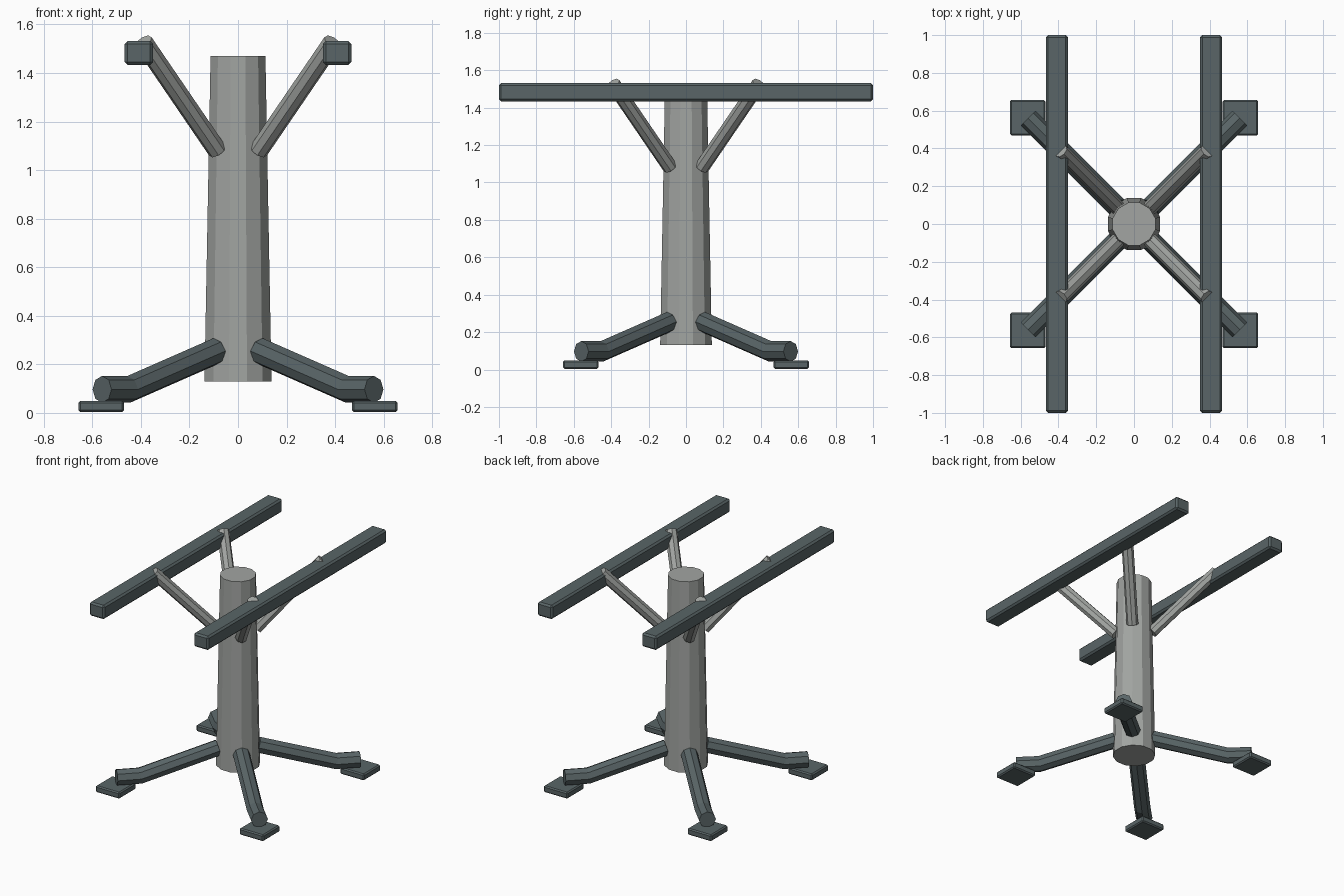
import bpy, bmesh, math
from mathutils import Vector

if "Cube" in bpy.data.objects:
    bpy.data.objects.remove(bpy.data.objects["Cube"])


def material(name, rgb):
    m = bpy.data.materials.new(name)
    m.diffuse_color = (*rgb, 1.0)
    m.use_nodes = True
    m.node_tree.nodes["Principled BSDF"].inputs["Base Color"].default_value = m.diffuse_color
    return m


LIGHT = material("light grey", (0.36, 0.375, 0.36))
DARK = material("dark slate", (0.10, 0.13, 0.135))


def finish(bm, name, mat):
    bmesh.ops.recalc_face_normals(bm, faces=bm.faces)
    me = bpy.data.meshes.new(name)
    bm.to_mesh(me)
    bm.free()
    me.materials.append(mat)
    ob = bpy.data.objects.new(name, me)
    bpy.context.collection.objects.link(ob)
    return ob


def tube(name, path, radii, sides, mat, side_axis, phase=0.0):
    """Closed faceted tube along a path, mitred at bends; side_axis lies across the path."""
    pts = [Vector(p) for p in path]
    side = Vector(side_axis).normalized()
    bm = bmesh.new()
    rings = []
    for i, p in enumerate(pts):
        d_in = (pts[i] - pts[i - 1]).normalized() if i else (pts[1] - pts[0]).normalized()
        d_out = (pts[i + 1] - pts[i]).normalized() if i < len(pts) - 1 else d_in
        t = (d_in + d_out).normalized()
        up = side.cross(t).normalized() / max(0.5, t.dot(d_in))
        ring = []
        for k in range(sides):
            a = 2 * math.pi * k / sides + phase
            ring.append(bm.verts.new(p + radii[i] * (math.cos(a) * side + math.sin(a) * up)))
        rings.append(ring)
    for r0, r1 in zip(rings, rings[1:]):
        for k in range(sides):
            n = (k + 1) % sides
            bm.faces.new((r0[k], r0[n], r1[n], r1[k]))
    bm.faces.new(rings[0])
    bm.faces.new(rings[-1])
    return finish(bm, name, mat)


def box(name, centre, size, bevel, mat):
    bm = bmesh.new()
    bmesh.ops.create_cube(bm, size=1.0)
    for v in bm.verts:
        v.co = Vector(centre) + Vector([c * s for c, s in zip(v.co, size)])
    bmesh.ops.bevel(bm, geom=bm.edges[:], offset=bevel, segments=1,
                    profile=0.5, affect='EDGES')
    return finish(bm, name, mat)


# Tapered twelve-sided column
tube("column", [(0, 0, 0.13), (0, 0, 1.47)], [0.143, 0.117], 12, LIGHT,
     (1, 0, 0), math.radians(15))

# Long top rails
for sx, label in ((-1, "left"), (1, "right")):
    box(f"{label}_rail", (sx * 0.408, 0, 1.482), (0.117, 2.0, 0.098), 0.012, DARK)

# Diagonal braces, bent legs and foot pads at the four corners
for sx, lx in ((-1, "left"), (1, "right")):
    for sy, ly in ((-1, "front"), (1, "back")):
        def at(r, z):
            return (sx * r, sy * r, z)
        across = (-sy, sx, 0)
        tube(f"{ly}_{lx}_brace", [at(0.085, 1.08), at(0.39, 1.527)],
             [0.04, 0.04], 8, LIGHT, across)
        tube(f"{ly}_{lx}_leg", [at(0.09, 0.255), at(0.45, 0.097), at(0.56, 0.097)],
             [0.055] * 3, 8, DARK, across)
        box(f"{ly}_{lx}_foot_pad", at(0.563, 0.026), (0.188, 0.188, 0.046), 0.008, DARK)
